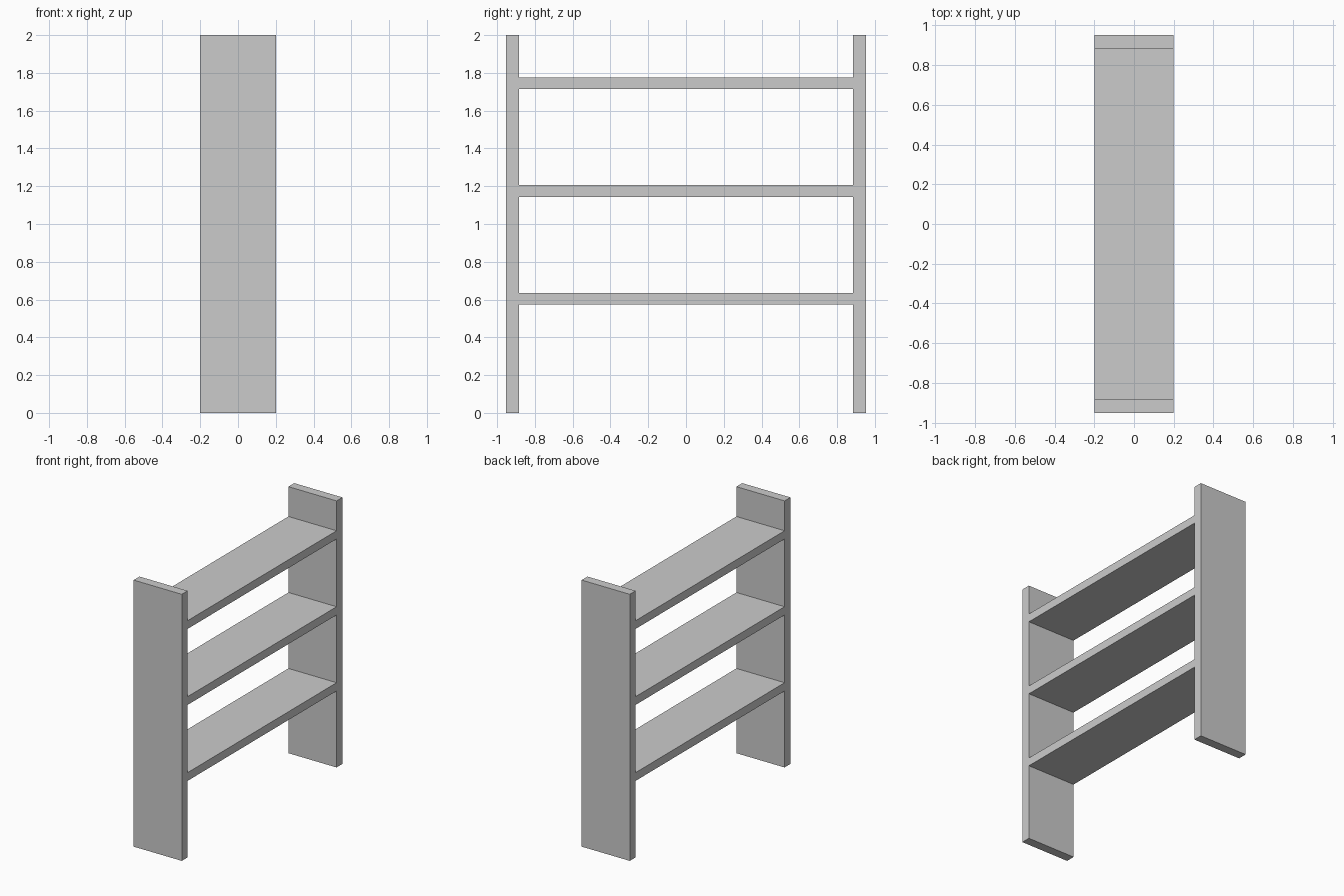
import bpy

if "Cube" in bpy.data.objects:
    bpy.data.objects.remove(bpy.data.objects["Cube"])

DEPTH = 0.40          # x size of every board
OUTER_Y = 0.952       # outside face of the side panels
INNER_Y = 0.883       # inside face of the side panels
SHELF_T = 0.062       # shelf thickness


def board(name, y0, y1, z0, z1):
    bpy.ops.mesh.primitive_cube_add(size=1, location=(0, (y0 + y1) / 2, (z0 + z1) / 2))
    ob = bpy.context.object
    ob.name = name
    ob.scale = (DEPTH, y1 - y0, z1 - z0)
    bpy.ops.object.transform_apply(location=False, rotation=False, scale=True)
    return ob


# Upright side panels
board("side_panel_front", -OUTER_Y, -INNER_Y, 0, 2)
board("side_panel_back", INNER_Y, OUTER_Y, 0, 2)

# Evenly spaced shelves between the panels
for i in range(3):
    z = 0.574 + 0.57 * i
    board(f"shelf_{i + 1}", -INNER_Y, INNER_Y, z, z + SHELF_T)
